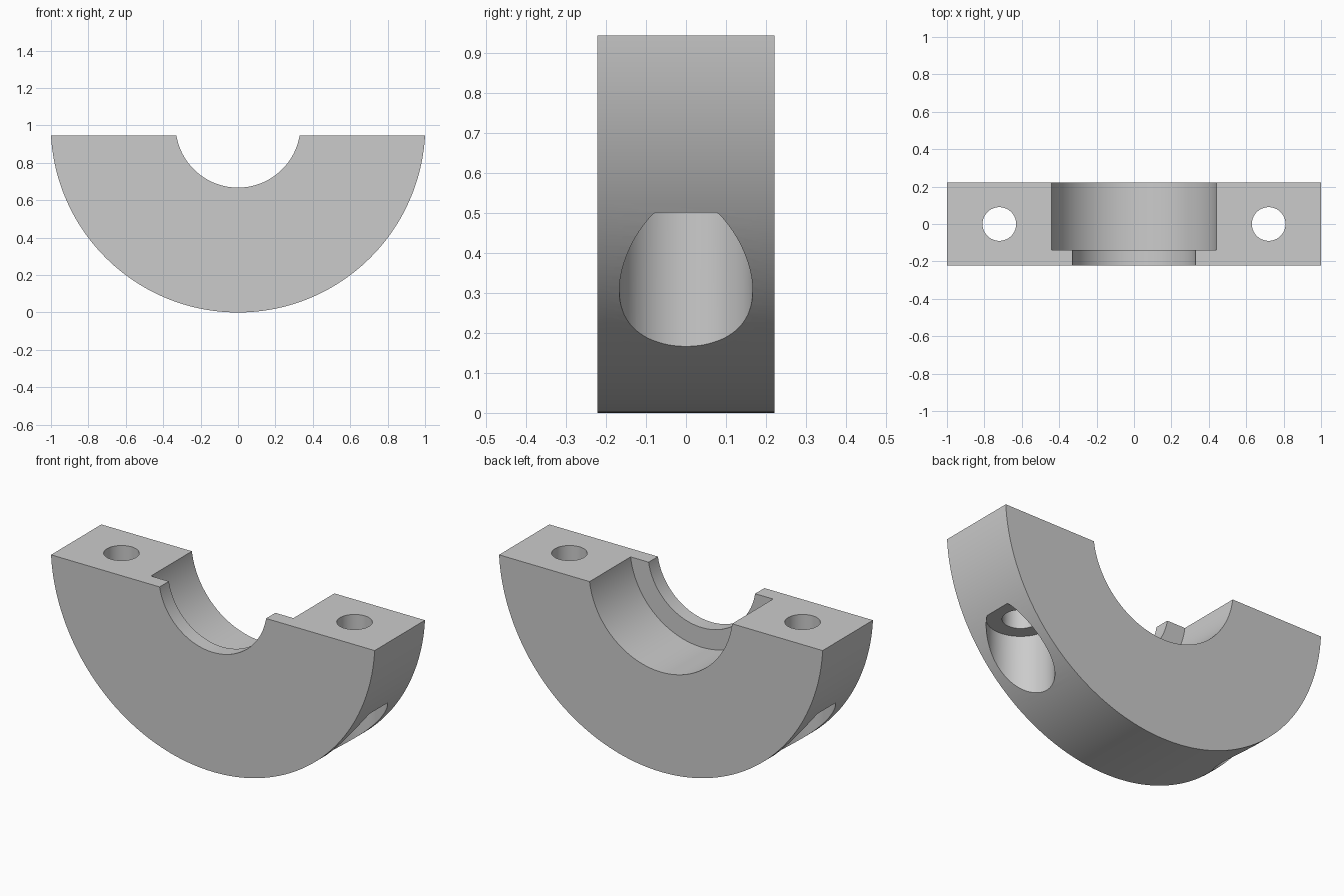
import bpy
import math

cube = bpy.data.objects.get("Cube")
if cube:
    bpy.data.objects.remove(cube, do_unlink=True)

# Main dimensions
RADIUS = 1.0015      # outer radius, also the height of the bore axis
TOP = 0.945          # split face
HALF = 0.222         # half thickness
BOLT_X = 0.72
SEAT_Z = 0.502       # bolt head seat

steel = bpy.data.materials.new("light_grey")
steel.use_nodes = True
GREY = (0.6, 0.6, 0.6, 1)
steel.diffuse_color = GREY
steel.node_tree.nodes["Principled BSDF"].inputs["Base Color"].default_value = GREY


def cylinder(name, radius, start, end, axis, x=0.0, sides=128):
    """Cylinder from start to end, along y through the bore axis or along z."""
    mid = (start + end) / 2
    along_y = axis == "Y"
    bpy.ops.mesh.primitive_cylinder_add(
        vertices=sides, radius=radius, depth=end - start,
        location=(x, mid, RADIUS) if along_y else (x, 0, mid),
        rotation=(math.pi / 2 if along_y else 0, 0, 0))
    obj = bpy.context.object
    obj.name = name
    obj.data.materials.append(steel)
    return obj


# Round body
body = cylinder("clamp_half", RADIUS, -HALF, HALF, "Y", sides=192)

# Box that removes everything above the split face
bpy.ops.mesh.primitive_cube_add(size=3, location=(0, 0, TOP + 1.5))
split = bpy.context.object
split.name = "split_cutter"
split.data.materials.append(steel)

# Stepped bore: narrow lip at the front, wide seat behind it
cutters = [
    split,
    cylinder("lip_cutter", 0.334, -HALF - 0.1, HALF + 0.1, "Y"),
    cylinder("seat_cutter", 0.444, -0.14, HALF + 0.1, "Y"),
]

# Bolt holes with head pockets opening through the rim
for side, sign in (("left", 1), ("right", -1)):
    cutters.append(cylinder(side + "_bolt_cutter", 0.09, -0.1, TOP + 0.1, "Z",
                            sign * BOLT_X, 64))
    cutters.append(cylinder(side + "_pocket_cutter", 0.167, -0.1, SEAT_Z, "Z",
                            sign * BOLT_X, 96))

# Cut, apply and discard the cutters
bpy.ops.object.select_all(action="DESELECT")
body.select_set(True)
bpy.context.view_layer.objects.active = body
for cutter in cutters:
    cutter.hide_render = True
    mod = body.modifiers.new(cutter.name, "BOOLEAN")
    mod.operation = "DIFFERENCE"
    mod.solver = "EXACT"
    mod.object = cutter
    bpy.ops.object.modifier_apply(modifier=mod.name)
for cutter in cutters:
    bpy.data.objects.remove(cutter, do_unlink=True)

bpy.ops.object.shade_smooth_by_angle(angle=math.radians(25))
